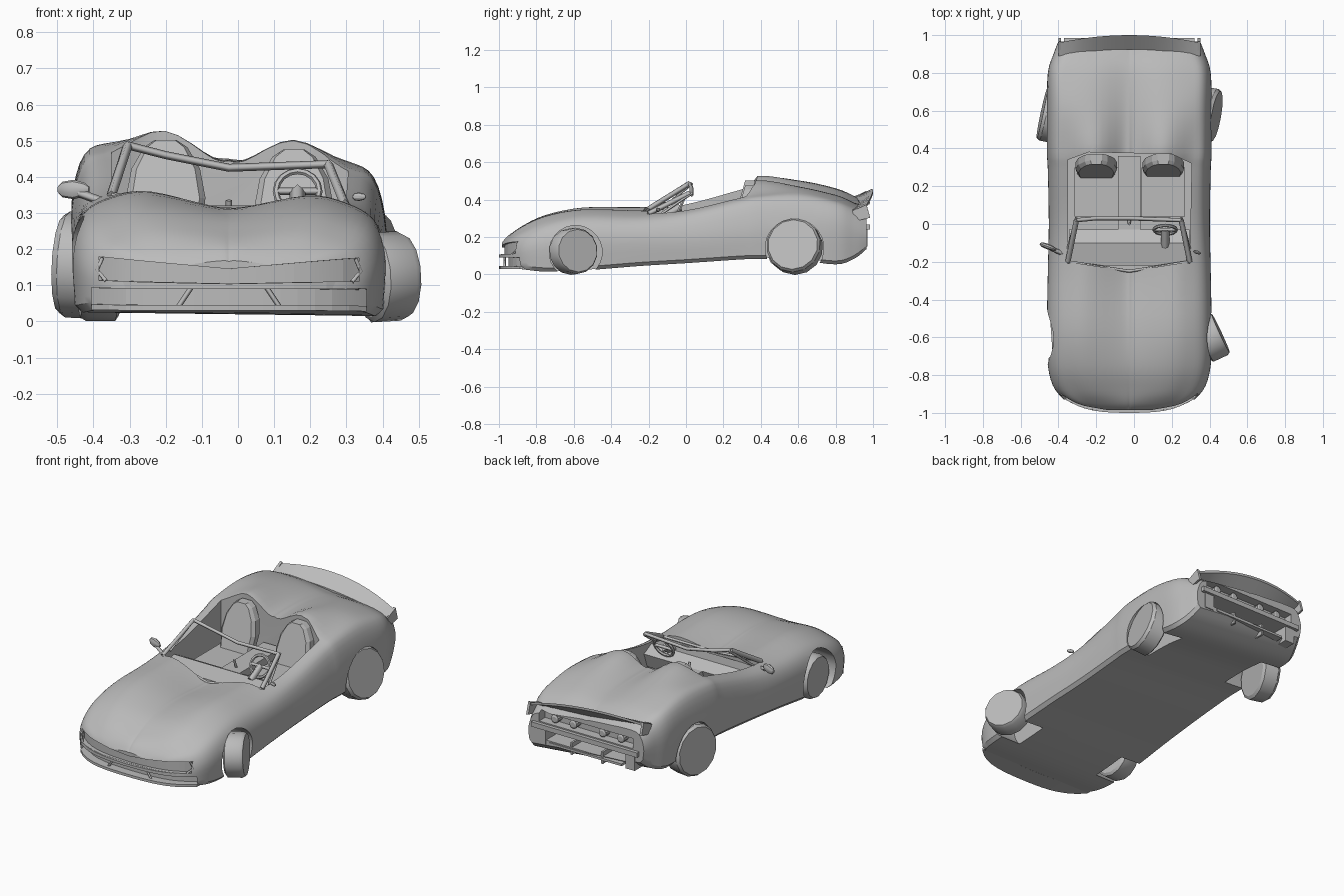
import bpy, bmesh, math
from mathutils import Matrix, Vector

cube = bpy.data.objects.get("Cube")
if cube:
    bpy.data.objects.remove(cube)

GREY = (0.5, 0.5, 0.5, 1)
mat = bpy.data.materials.new("plain_grey")
mat.use_nodes = True
mat.diffuse_color = GREY
mat.node_tree.nodes["Principled BSDF"].inputs["Base Color"].default_value = GREY
CX = -0.025  # centre line of the body


def warp(x, y, z):
    """Roll the body slightly, growing towards the tail."""
    return (x + CX, y, z - x * 0.05 * (y + 1))


def spline(pts, n):
    out = []
    for i in range(len(pts) - 1):
        a, b, c, d = pts[max(i - 1, 0)], pts[i], pts[i + 1], pts[min(i + 2, len(pts) - 1)]
        for k in range(n):
            t = k / n
            out.append([q + t / 2 * (r - p + t * (2 * p - 5 * q + 4 * r - s + t * (3 * (q - r) + s - p)))
                        for p, q, r, s in zip(a, b, c, d)])
    return out + [list(pts[-1])]


def loft(name, rings, matrix=None, smooth=0):
    bm = bmesh.new()
    vs = [[bm.verts.new(p) for p in ring] for ring in rings]
    n = len(rings[0])
    for a, b in zip(vs, vs[1:]):
        for i in range(n):
            bm.faces.new((a[i], a[(i + 1) % n], b[(i + 1) % n], b[i]))
    bm.faces.new(vs[0])
    bm.faces.new(vs[-1])
    if matrix:
        bm.transform(matrix)
    bmesh.ops.recalc_face_normals(bm, faces=bm.faces)
    me = bpy.data.meshes.new(name)
    bm.to_mesh(me)
    bm.free()
    me.materials.append(mat)
    ob = bpy.data.objects.new(name, me)
    bpy.context.collection.objects.link(ob)
    if smooth:
        shade(ob, smooth)
    return ob


def shade(ob, angle):
    bpy.ops.object.select_all(action='DESELECT')
    ob.select_set(True)
    bpy.context.view_layer.objects.active = ob
    bpy.ops.object.shade_smooth_by_angle(angle=math.radians(angle))


def box(name, x, y, z, matrix=None):
    rings = [[(x[0], b, z[0]), (x[1], b, z[0]), (x[1], b, z[1]), (x[0], b, z[1])] for b in y]
    return loft(name, rings, matrix)


def turned(name, profile, sides, matrix):
    """Profile of (axial, radius) pairs spun round the x axis."""
    ang = [2 * math.pi * (i + 0.5) / sides for i in range(sides)]
    return loft(name, [[(x, r * math.cos(a), r * math.sin(a)) for a in ang] for x, r in profile], matrix, 30)


def rod(name, pts, r):
    cu = bpy.data.curves.new(name, 'CURVE')
    cu.dimensions = '3D'
    cu.bevel_depth, cu.bevel_resolution, cu.use_fill_caps = r, 0, True
    sp = cu.splines.new('POLY')
    sp.points.add(len(pts) - 1)
    for p, q in zip(sp.points, pts):
        p.co = (*q, 1)
    cu.materials.append(mat)
    ob = bpy.data.objects.new(name, cu)
    bpy.context.collection.objects.link(ob)


def cut(ob, cutter):
    cutter.hide_render = True
    m = ob.modifiers.new("cut", 'BOOLEAN')
    m.operation, m.solver, m.object = 'DIFFERENCE', 'EXACT', cutter
    bpy.context.view_layer.objects.active = ob
    bpy.ops.object.modifier_apply(modifier="cut")
    bpy.data.objects.remove(cutter)


def nose_band(name, half, y_out, y_in, low, high):
    """Strip that follows the rounded plan of the nose."""
    rings = []
    for i in range(-8, 9):
        x = half * i / 8
        y = -0.985 + 0.2 * x * x + 4 * x ** 4
        lo, hi = low(abs(x)), high(abs(x))
        rings.append([warp(x, yy, zz) for yy, zz in
                      ((y + y_out, lo), (y + y_in, lo), (y + y_in, hi), (y + y_out, hi))])
    return loft(name, rings)


# Body shell: y, half width, then heights from sill to centre line
stations = [
    (-.985, .18, .04, .09, .13, .15, .16, .165),
    (-.95, .30, .035, .10, .17, .19, .20, .205),
    (-.88, .39, .03, .14, .205, .235, .255, .245),
    (-.75, .43, .02, .17, .255, .295, .315, .295),
    (-.55, .435, .03, .20, .29, .335, .352, .315),
    (-.25, .43, .06, .21, .295, .335, .35, .30),
    (0, .425, .08, .22, .325, .36, .36, .33),
    (.28, .43, .105, .26, .395, .43, .45, .42),
    (.38, .435, .11, .28, .42, .455, .515, .445),
    (.6, .435, .11, .3, .43, .47, .485, .445),
    (.8, .43, .09, .3, .405, .43, .44, .42),
    (.9, .40, .12, .28, .365, .39, .395, .385),
    (.965, .375, .17, .26, .335, .355, .36, .36)]
rings = []
for y, w, bot, mid, sh, rim, ridge, top in spline(stations, 4):
    peak = .5 if y < 0 else max(.41, .5 - y * .3)
    half = spline([(0, top), (.1 * w, top + .003), (peak * w, ridge), (.74 * w, rim),
                   (.92 * w, sh), (w, mid), (.985 * w, bot + .02)], 4) + [[.94 * w, bot]]
    ring = half + [(-x, z) for x, z in half[:0:-1]]
    rings.append([warp(x, y, z) for x, z in ring])
body = loft("body_shell", rings)

# Cockpit opening
plan = [(-.35, -.2), (CX, -.25), (.295, -.2), (.305, .32), (.2, .37), (-.24, .38), (-.35, .34)]
cut(body, loft("cockpit_cutter", [[(x, y, z) for x, y in plan] for z in (.16, .8)]))

# Wheel arches
for side, y, z, r in ((1, -.59, .12, .142), (-1, -.59, .14, .152), (1, .58, .14, .157), (-1, .58, .15, .16)):
    cut(body, turned("arch_cutter", [(.28, r), (.7, r)], 24,
                     Matrix.Translation((CX, y, z)) @ Matrix.Diagonal((side, 1, 1, 1))))

# Nose openings: lamp band above, intake below
cut(body, nose_band("lamp_cutter", .36, -.1, .014, lambda x: .105 + .02 * x, lambda x: .145 + .09 * x))
cut(body, nose_band("intake_cutter", .38, -.1, .035, lambda x: .045, lambda x: .092))
nose_band("bumper_blade", .36, -.015, .05, lambda x: .09, lambda x: .104 + .02 * x)
nose_band("front_lip", .38, -.015, .1, lambda x: .03, lambda x: .045)
for s in (-1, 1):
    rod("intake_strut", [warp(s * .14, -.97, .04), warp(s * .1, -.97, .1)], .007)
    rod("lamp_edge", [warp(s * .34, -.925, .11), warp(s * .365, -.9, .14), warp(s * .35, -.905, .175)], .007)

# Tail recesses
cut(body, box("lamp_recess_cutter", (-.33, .28), (.91, 1.1), (.275, .335)))
cut(body, box("tail_vent_cutter", (-.31, .26), (.86, 1.1), (.175, .24)))
shade(body, 32)
for x in (-.24, -.12, .07, .19):
    turned("tail_lamp", [(0, .024), (.04, .024), (.045, .015)], 10,
           Matrix.Translation((x, .91, .305)) @ Matrix.Rotation(math.pi / 2, 4, 'Z'))
box("tail_bumper", (-.37, .32), (.9, .985), (.24, .268))
for s in (-1, 1):
    box("tail_corner", (-.03, .03), (.87, .97), (.15, .25), Matrix.Translation((CX + s * .29, 0, 0)))
    box("diffuser_fin", (-.006, .006), (.86, .96), (.13, .2), Matrix.Translation((CX + s * .1, 0, 0)))
box("diffuser_blade", (-.26, .21), (.84, .97), (.155, .168))

# Spoiler sweeping across the tail
rings = []
for i in range(-6, 7):
    t = i / 6
    x, f, r, h = .37 * t, .925 - .035 * t * t, 1 - .04 * t * t, .45 - .05 * t * t
    rings.append([warp(x, f, .365), warp(x, f, .388 - .008 * t * t), warp(x, r, h), warp(x, r, h - .014)])
loft("spoiler", rings, None, 30)
for s in (-1, 1):
    loft("spoiler_end", [[warp(s * x, y, z) for y, z in ((.9, .32), (.89, .375), (.965, .41), (.985, .34))]
                         for x in (.362, .376)])

# Wheels: position, radius, toe angle, camber angle, side
for name, x, y, z, r, toe, camber, s in (
        ("front_wheel_left", .412, -.6, .124, .124, 25, -3, 1),
        ("front_wheel_right", -.385, -.6, .125, .124, 4, 0, -1),
        ("rear_wheel_left", .385, .58, .15, .147, -10, -11, 1),
        ("rear_wheel_right", -.437, .575, .156, .147, -12, -3, -1)):
    place = (Matrix.Translation((x, y, z)) @ Matrix.Rotation(math.radians(toe), 4, 'Z')
             @ Matrix.Diagonal((s, 1, 1, 1)) @ Matrix.Rotation(math.radians(camber), 4, 'Y'))
    turned(name, [(-.055, r * .88), (-.045, r), (.035, r), (.052, r * .92)], 14, place)

# Windscreen frame
base = [(-.35, -.2, .35), (CX, -.25, .298), (.295, -.2, .325)]
head = [(-.305, .02, .487), (-.2, .03, .46), (CX, .03, .425), (.25, .02, .435)]
rod("screen_header", head, .011)
rod("screen_base", base, .008)
for a, b in ((base[0], head[0]), (base[2], head[-1])):
    rod("screen_pillar", [a, b], .014)
    inner = Vector((0, .07, 0))
    rod("quarter_frame", [Vector(a) + inner, Vector(b) + inner * .2], .007)

# Dashboard, tunnel and seats
loft("dashboard", [[(x, y, z) for y, z in ((-.22, .2), (-.22, .298), (-.1, .32), (-.03, .285), (-.06, .2))]
                   for x in (-.345, .295)])
box("centre_tunnel", (-.085, .035), (-.08, .36), (.15, .285))
rod("gear_lever", [(CX, .02, .28), (CX, .0, .335)], .009)
outline = [(-.095, .2), (.095, .2), (.11, .33), (.095, .41), (.06, .47), (.03, .49), (-.03, .49), (-.06, .47),
           (-.095, .41), (-.11, .33)]
for name, x, lift in (("passenger", -.2, .012), ("driver", .155, -.015)):
    box(name + "_cushion", (x - .115, x + .115), (.04, .3), (.15, .245))
    loft(name + "_seat_back", [[(x + a * k, y + (z - .2) * .28, z + lift) for a, z in outline]
                               for y, k in ((.235, .85), (.255, 1), (.29, 1))])

# Steering wheel and column
bpy.ops.mesh.primitive_torus_add(major_radius=.06, minor_radius=.009, major_segments=16, minor_segments=6,
                                 location=(.165, -.03, .36), rotation=(math.radians(68), 0, 0))
wheel = bpy.context.object
wheel.name = "steering_wheel"
wheel.data.materials.append(mat)
shade(wheel, 40)
rod("steering_column", [(.165, -.12, .31), (.165, -.03, .36)], .022)
rod("steering_spoke", [(.105, -.03, .36), (.225, -.03, .36)], .01)

# Door mirrors: whole on the right, only a stub on the left
rod("mirror_arm", [(-.37, -.16, .33), (-.44, -.13, .355)], .012)
for name, loc, size in (("door_mirror", (-.455, -.12, .365), (.046, .016, .027)),
                        ("mirror_stub", (.335, -.15, .345), (.02, .01, .012))):
    m = Matrix.Translation(loc) @ Matrix.Rotation(-.35, 4, 'Z') @ Matrix.Diagonal((*size, 1))
    turned(name, [(-1, .3), (-.7, .8), (0, 1), (.7, .7), (1, .3)], 10, m)
